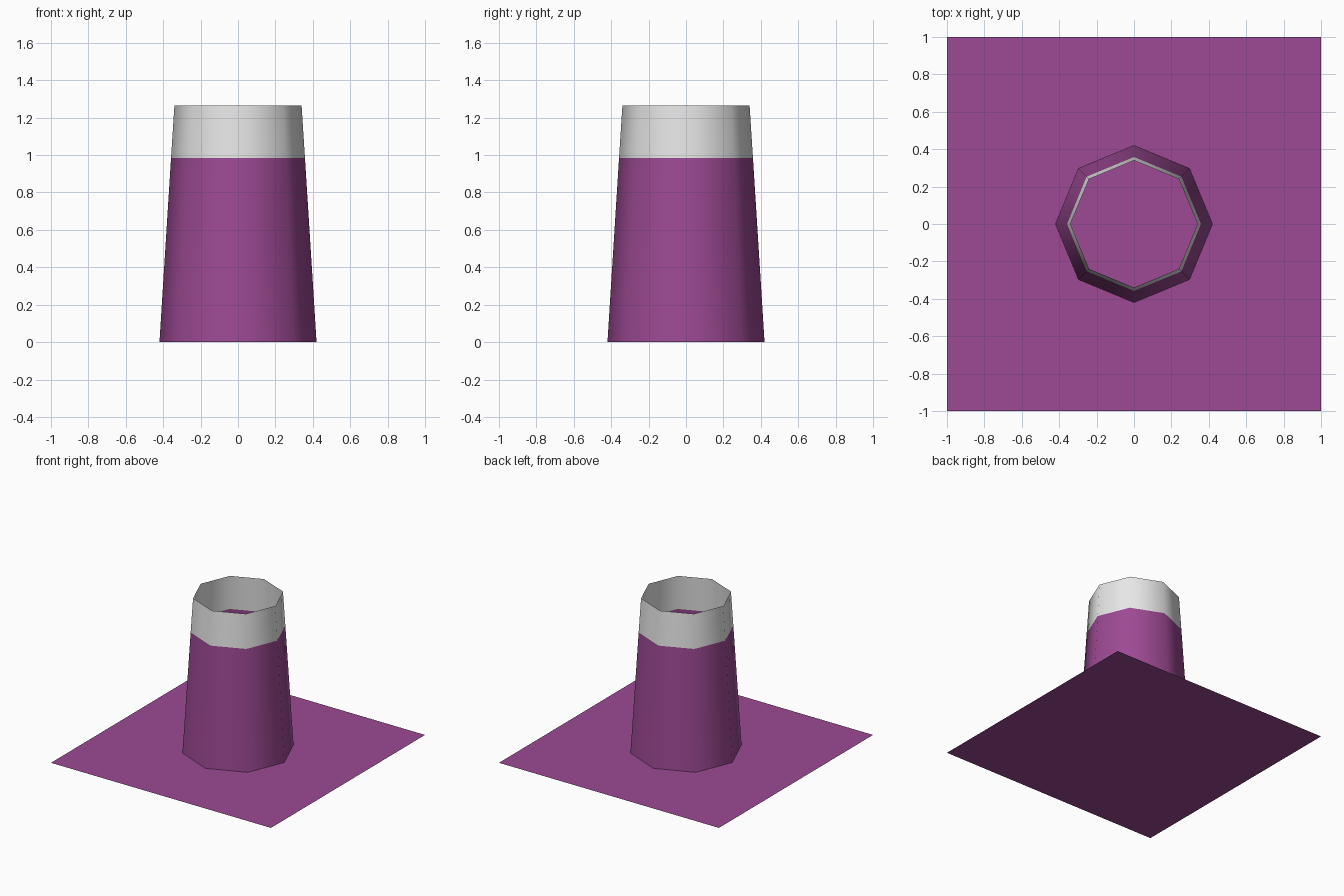
import bpy, bmesh, math

if "Cube" in bpy.data.objects:
    bpy.data.objects.remove(bpy.data.objects["Cube"])

SIDES = 8


def material(name, color):
    m = bpy.data.materials.new(name)
    m.diffuse_color = (*color, 1)
    m.use_nodes = True
    m.node_tree.nodes["Principled BSDF"].inputs["Base Color"].default_value = m.diffuse_color
    return m


purple = material("purple", (0.333, 0.067, 0.292))
light_grey = material("light grey", (0.8, 0.8, 0.8))

# Flat square base
bpy.ops.mesh.primitive_plane_add(size=2, location=(0, 0, 0))
base = bpy.context.object
base.name = "base_sheet"
base.data.materials.append(purple)

# Open tapered eight-sided tube, lofted through (radius, height) rings
profile = [(0.42, 0.0), (0.358, 0.985), (0.34, 1.265)]
bm = bmesh.new()
rings = []
for radius, z in profile:
    angles = [2 * math.pi * i / SIDES for i in range(SIDES)]
    rings.append([bm.verts.new((radius * math.cos(a), radius * math.sin(a), z))
                  for a in angles])
for level, (low, high) in enumerate(zip(rings, rings[1:])):
    for i in range(SIDES):
        j = (i + 1) % SIDES
        face = bm.faces.new((low[i], low[j], high[j], high[i]))
        face.material_index = level  # purple body, grey band on top
        face.smooth = True
mesh = bpy.data.meshes.new("tapered_tube")
bm.to_mesh(mesh)
bm.free()
mesh.materials.append(purple)
mesh.materials.append(light_grey)
tube = bpy.data.objects.new("tapered_tube", mesh)
bpy.context.collection.objects.link(tube)
